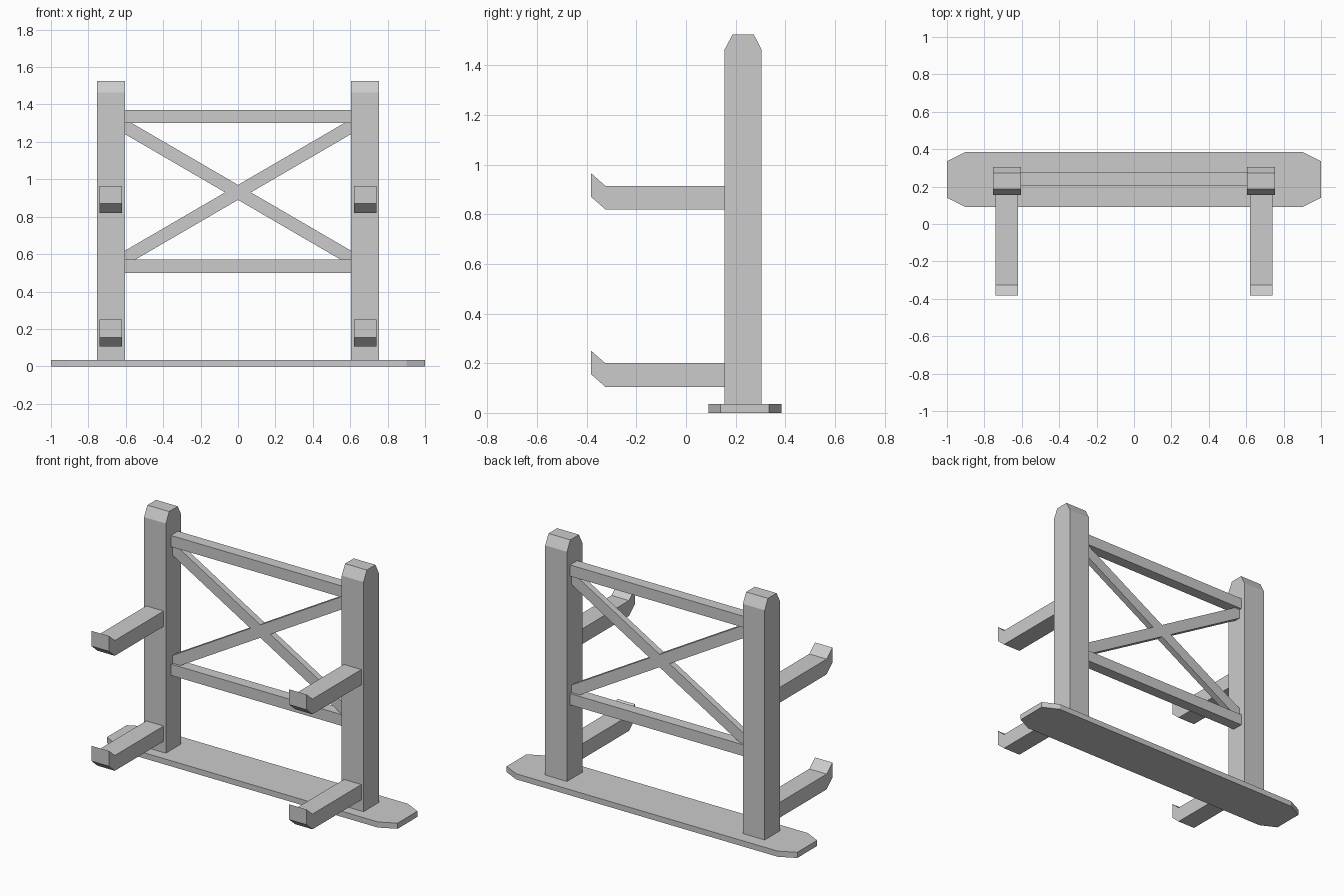
import bpy, bmesh
from mathutils import Vector

if "Cube" in bpy.data.objects:
    bpy.data.objects.remove(bpy.data.objects["Cube"])


def prism(name, profile, axis, lo, hi):
    """Extrude a 2D profile along an axis; the profile uses the other two axes in order."""
    bm = bmesh.new()
    verts = []
    for a, b in profile:
        co = [a, b]
        co.insert(axis, lo)
        verts.append(bm.verts.new(co))
    face = bm.faces.new(verts)
    ext = bmesh.ops.extrude_face_region(bm, geom=[face])
    step = Vector((0, 0, 0))
    step[axis] = hi - lo
    moved = [g for g in ext["geom"] if isinstance(g, bmesh.types.BMVert)]
    bmesh.ops.translate(bm, verts=moved, vec=step)
    bmesh.ops.recalc_face_normals(bm, faces=bm.faces)
    mesh = bpy.data.meshes.new(name)
    bm.to_mesh(mesh)
    bm.free()
    obj = bpy.data.objects.new(name, mesh)
    bpy.context.collection.objects.link(obj)
    return obj


def mirror_x(obj):
    obj.modifiers.new("Mirror", "MIRROR").use_axis[0] = True


# Base board with clipped corners
prism("base_board", [(-1, 0.14), (-0.9, 0.09), (0.9, 0.09), (1, 0.14),
                     (1, 0.335), (0.9, 0.385), (-0.9, 0.385), (-1, 0.335)], 2, 0, 0.035)

# Upright posts with bevelled tops
mirror_x(prism("posts", [(0.155, 0.035), (0.305, 0.035), (0.305, 1.463),
                         (0.273, 1.525), (0.188, 1.525), (0.155, 1.463)], 0, 0.605, 0.755))

# Hooked support arms
for name, z in (("lower_arms", 0.105), ("upper_arms", 0.82)):
    mirror_x(prism(name, [(0.155, z), (-0.325, z), (-0.382, z + 0.05), (-0.382, z + 0.145),
                          (-0.325, z + 0.095), (0.155, z + 0.095)], 0, 0.62, 0.74))

# Horizontal rails
for name, z in (("lower_rail", 0.50), ("upper_rail", 1.30)):
    prism(name, [(-0.605, z), (0.605, z), (0.605, z + 0.07), (-0.605, z + 0.07)], 0 + 1, 0.205, 0.275)

# Crossed braces, slightly thinner than the rails
for name, s in (("rising_brace", 1), ("falling_brace", -1)):
    w, mid, rise, half = 0.605, 0.93, 0.352 * s, 0.04
    prism(name, [(-w, mid - rise - half), (w, mid + rise - half),
                 (w, mid + rise + half), (-w, mid - rise + half)], 1, 0.22, 0.26)
